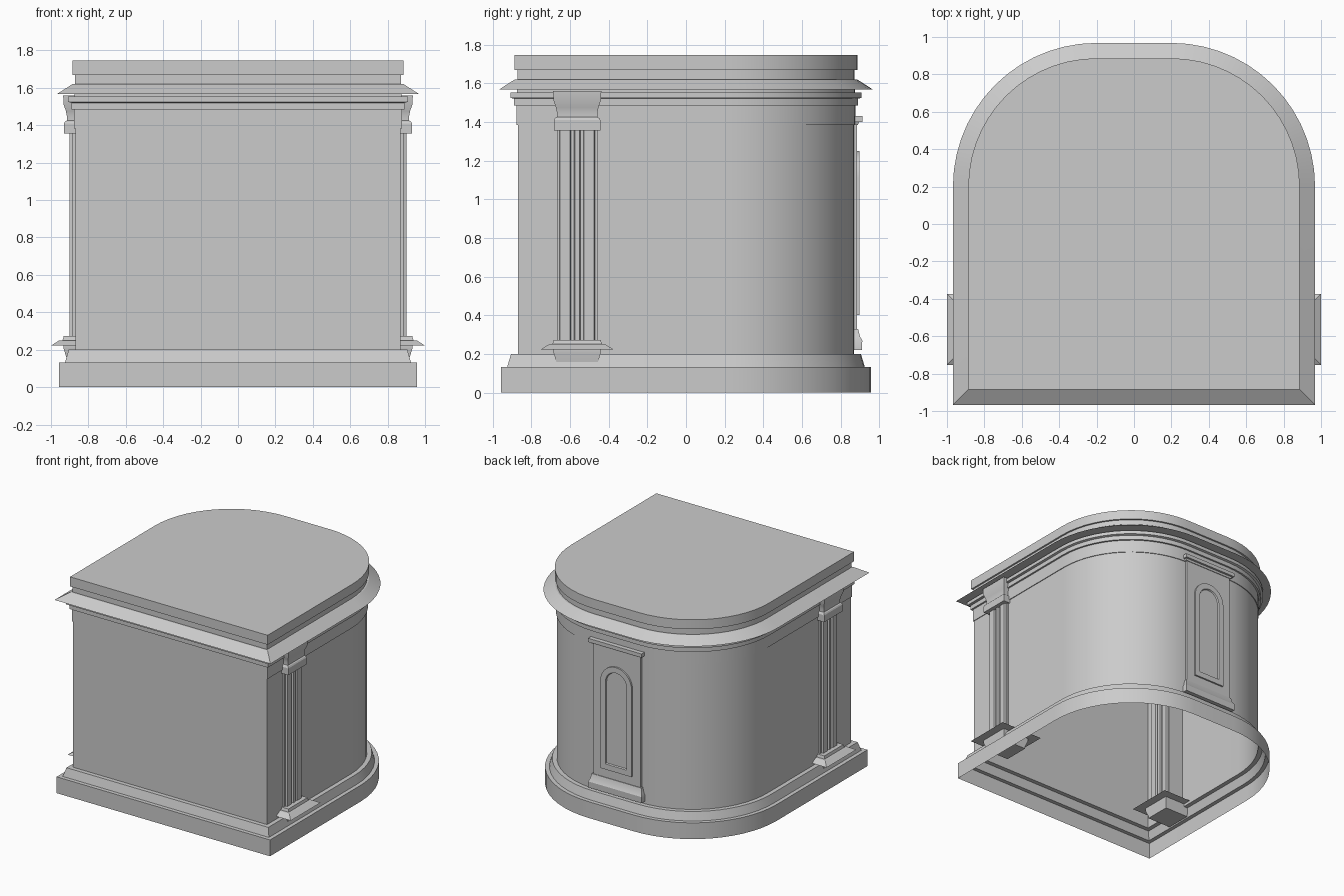
import bpy, bmesh
from math import sin, cos, pi

if "Cube" in bpy.data.objects:
    bpy.data.objects.remove(bpy.data.objects["Cube"])


def loft(name, rings, cap_start=True, cap_end=True, mirror=False, closed=False):
    """Skin a list of equal-length vertex rings."""
    bm = bmesh.new()
    vs = [[bm.verts.new(p) for p in r] for r in rings]
    n = len(vs[0])
    for a, b in zip(vs, vs[1:]):
        for i in range(n):
            j = (i + 1) % n
            bm.faces.new((a[i], a[j], b[j], b[i]))
    if cap_start:
        bm.faces.new(vs[0][::-1])
    if cap_end:
        bm.faces.new(vs[-1])
    bmesh.ops.recalc_face_normals(bm, faces=bm.faces)
    me = bpy.data.meshes.new(name)
    bm.to_mesh(me)
    bm.free()
    ob = bpy.data.objects.new(name, me)
    bpy.context.collection.objects.link(ob)
    if mirror:
        ob.modifiers.new("mirror", 'MIRROR')
    bpy.ops.object.select_all(action='DESELECT')
    ob.select_set(True)
    bpy.context.view_layer.objects.active = ob
    bpy.ops.object.shade_smooth_by_angle(angle=0.5)
    return ob


def plan(o, z, seg=14):
    """Footprint: square front corners, large rounded back corners."""
    r, c = o - 0.2, 0.2
    pts = [(-o, -o, z), (o, -o, z)]
    for cx, a0 in ((c, 0), (-c, pi / 2)):
        for i in range(seg + 1):
            a = a0 + i * pi / 2 / seg
            pts.append((cx + r * cos(a), c + r * sin(a), z))
    return pts


# Hollow shell: plinth, wall, frieze, cornice and roof in one profile
shell = [(.957, 0), (.957, .132), (.925, .132), (.905, .2), (.87, .2),
         (.87, 1.383), (.876, 1.383), (.876, 1.485), (.89, 1.485),
         (.89, 1.52), (.908, 1.525), (.908, 1.553), (.875, 1.553),
         (.875, 1.567), (.968, 1.567), (.885, 1.62), (.872, 1.62),
         (.872, 1.668), (.886, 1.668), (.886, 1.745)]
loft("building_shell", [plan(o, z) for o, z in shell], cap_start=False)

# Side columns: square base and capital around a fluted shaft
CX, CY = .81, -.563


def square(h, z, hx=None):
    hx = hx or h
    return [(CX - hx, CY - h, z), (CX + hx, CY - h, z),
            (CX + hx, CY + h, z), (CX - hx, CY + h, z)]


base = [(.105, .135), (.105, .15), (.122, .205), (.122, .222), (.19, .222),
        (.145, .25), (.128, .25), (.122, .272)]
loft("column_base", [square(h, z) for h, z in base], mirror=True)
capital = [(.12, 1.355), (.12, 1.41), (.114, 1.42), (.105, 1.425),
           (.105, 1.45), (.11, 1.475), (.122, 1.51), (.125, 1.56)]
loft("column_capital", [square(h, z) for h, z in capital], mirror=True)


def fluted(z):
    # raised ribs on the outer and inner faces
    lo, hi = .076, .09
    half = [(-.105, lo), (-.092, lo), (-.088, hi), (-.036, hi), (-.032, lo),
            (-.016, lo), (-.012, hi), (.012, hi), (.016, lo), (.032, lo),
            (.036, hi), (.088, hi), (.092, lo), (.105, lo)]
    return ([(CX + d, CY + t, z) for t, d in half] +
            [(CX - d, CY + t, z) for t, d in reversed(half)])


loft("column_shaft", [fluted(.26), fluted(1.36)], mirror=True)

# Back panel: slab with splayed foot and small cap moulding
slab = [(.24, .91, .22), (.24, .912, .27), (.23, .90, .29), (.222, .89, .33),
        (.212, .885, .33), (.212, .885, 1.385), (.222, .89, 1.385),
        (.228, .895, 1.4), (.24, .912, 1.4), (.24, .912, 1.43)]
loft("back_panel", [[(-w, .82, z), (w, .82, z), (w, y, z), (-w, y, z)]
                    for w, y, z in slab])


def arch(w, y, z0, spring=1.11, seg=16):
    return ([(-w, y, z0), (w, y, z0)] +
            [(w * cos(i * pi / seg), y, spring + w * sin(i * pi / seg))
             for i in range(seg + 1)])


# Arched moulding on the back panel with a recessed-looking field
loft("arched_frame", [arch(.14, .87, .40), arch(.14, .898, .40),
                      arch(.095, .898, .445), arch(.09, .887, .45)])
